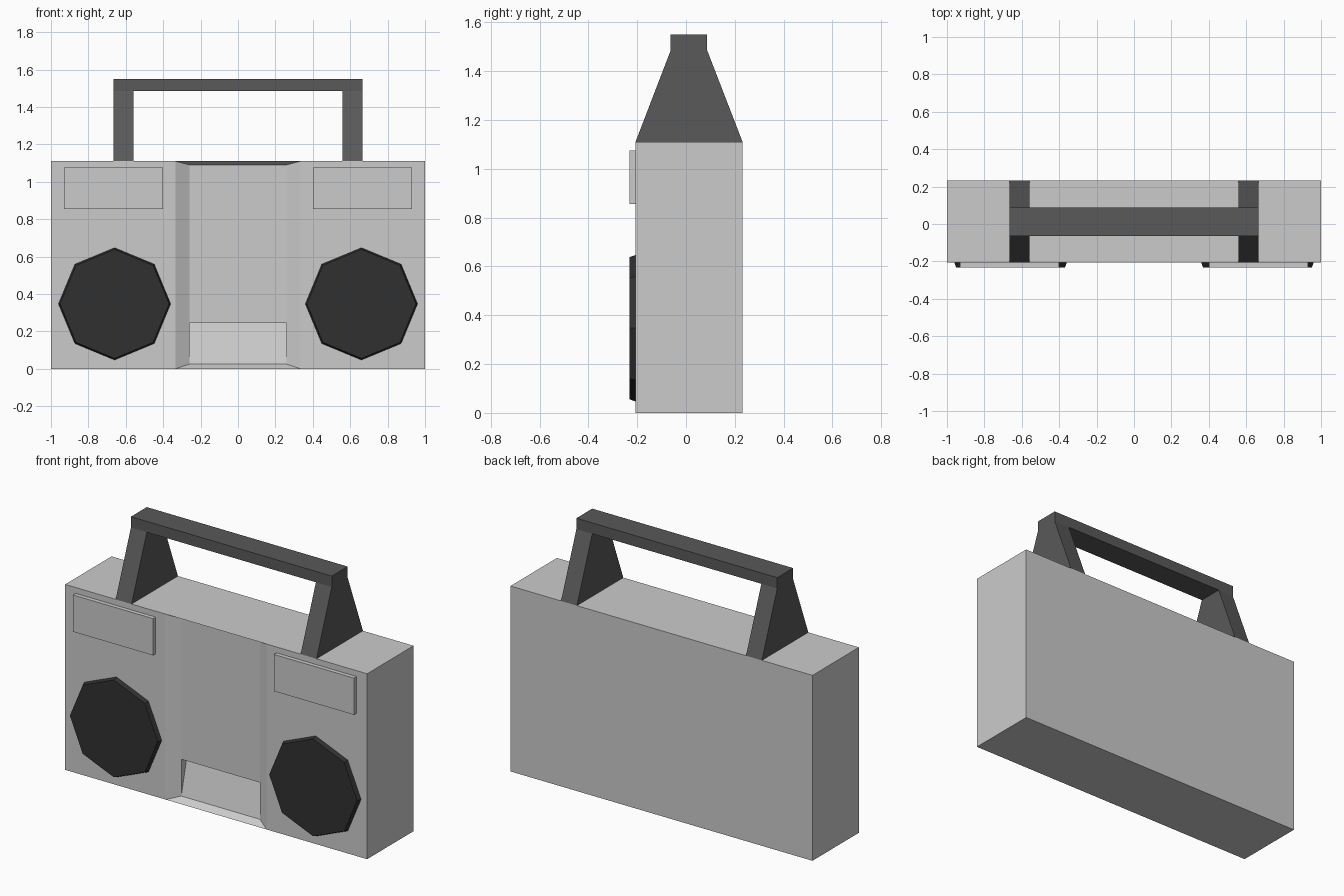
import bpy, bmesh
from math import pi
from mathutils import Matrix, Vector

if "Cube" in bpy.data.objects:
    bpy.data.objects.remove(bpy.data.objects["Cube"])


def material(name, value):
    mat = bpy.data.materials.new(name)
    mat.diffuse_color = (value, value, value, 1)
    mat.use_nodes = True
    mat.node_tree.nodes["Principled BSDF"].inputs["Base Color"].default_value = mat.diffuse_color
    return mat


def box(lo, hi):
    bm = bmesh.new()
    bmesh.ops.create_cube(bm, size=1)
    for v in bm.verts:
        v.co = [hi[i] if v.co[i] > 0 else lo[i] for i in range(3)]
    return bm


def cut(bm, co, no, face=None):
    """Slice the whole mesh, or only one face, along a plane."""
    geom = [face, *face.edges, *face.verts] if face else bm.verts[:] + bm.edges[:] + bm.faces[:]
    bmesh.ops.bisect_plane(bm, geom=geom, plane_co=co, plane_no=no, dist=1e-5)


def pick(bm, normal, near):
    """Face pointing along normal whose centre is closest to a point."""
    faces = [f for f in bm.faces if f.normal.dot(Vector(normal)) > 0.99]
    return min(faces, key=lambda f: (f.calc_center_median() - Vector(near)).length)


def extrude_to(bm, face, lo, hi):
    """Extrude a face and fit it to new bounds."""
    mid = face.calc_center_median()
    new = bmesh.ops.extrude_discrete_faces(bm, faces=[face])["faces"][0]
    for v in new.verts:
        v.co = [hi[i] if v.co[i] > mid[i] else lo[i] for i in range(3)]
    bm.normal_update()
    return new


def finish(name, bm, mat=None, mirror=False):
    bmesh.ops.recalc_face_normals(bm, faces=bm.faces[:])
    mesh = bpy.data.meshes.new(name)
    bm.to_mesh(mesh)
    bm.free()
    obj = bpy.data.objects.new(name, mesh)
    bpy.context.collection.objects.link(obj)
    if mat:
        mesh.materials.append(mat)
    if mirror:
        mod = obj.modifiers.new("Mirror", "MIRROR")
        mod.use_mirror_merge = False
    return obj


dark = material("dark_grey", 0.1)
black = material("black", 0.03)
FRONT, BACK, TOP = -0.207, 0.232, 1.11

# Body with bevelled centre recess and cassette pocket
bm = box((-1, FRONT, 0), (1, BACK, TOP))
for x in (-0.335, 0.335):
    cut(bm, (x, 0, 0), (1, 0, 0))
bm.normal_update()
floor_y = FRONT + 0.042
recess = extrude_to(bm, pick(bm, (0, -1, 0), (0, FRONT, 0.55)),
                    (-0.26, floor_y, 0.025), (0.26, floor_y, 1.09))
for z in (0.245, 0.51):
    cut(bm, (0, 0, z), (0, 0, 1), pick(bm, (0, -1, 0), (0, floor_y, 0.4)))
bm.normal_update()
extrude_to(bm, pick(bm, (0, -1, 0), (0, floor_y, 0.3775)),
           (-0.26, floor_y + 0.055, 0.245), (0.26, floor_y + 0.055, 0.51))
finish("body", bm)

# Raised upper panels
finish("upper_panel", box((0.4, -0.232, 0.855), (0.93, FRONT + 0.005, 1.075)), mirror=True)

# Octagonal speakers, slightly tapered to the front
bm = bmesh.new()
bmesh.ops.create_cone(bm, cap_ends=True, segments=8, radius1=0.3, radius2=0.291, depth=0.025,
                      matrix=Matrix.Translation((0.66, -0.2195, 0.347)) @ Matrix.Rotation(pi / 2, 4, 'X'))
finish("speaker", bm, black, mirror=True)

# Handle: bar with flared legs extruded from its ends
bm = box((-0.665, -0.063, 1.485), (0.665, 0.087, 1.55))
for x in (-0.56, 0.56):
    cut(bm, (x, 0, 0), (1, 0, 0))
bm.normal_update()
for x0, x1 in ((-0.665, -0.56), (0.56, 0.665)):
    extrude_to(bm, pick(bm, (0, 0, -1), ((x0 + x1) / 2, 0, 1.485)),
               (x0, FRONT, TOP), (x1, BACK, TOP))
finish("handle", bm, dark)
